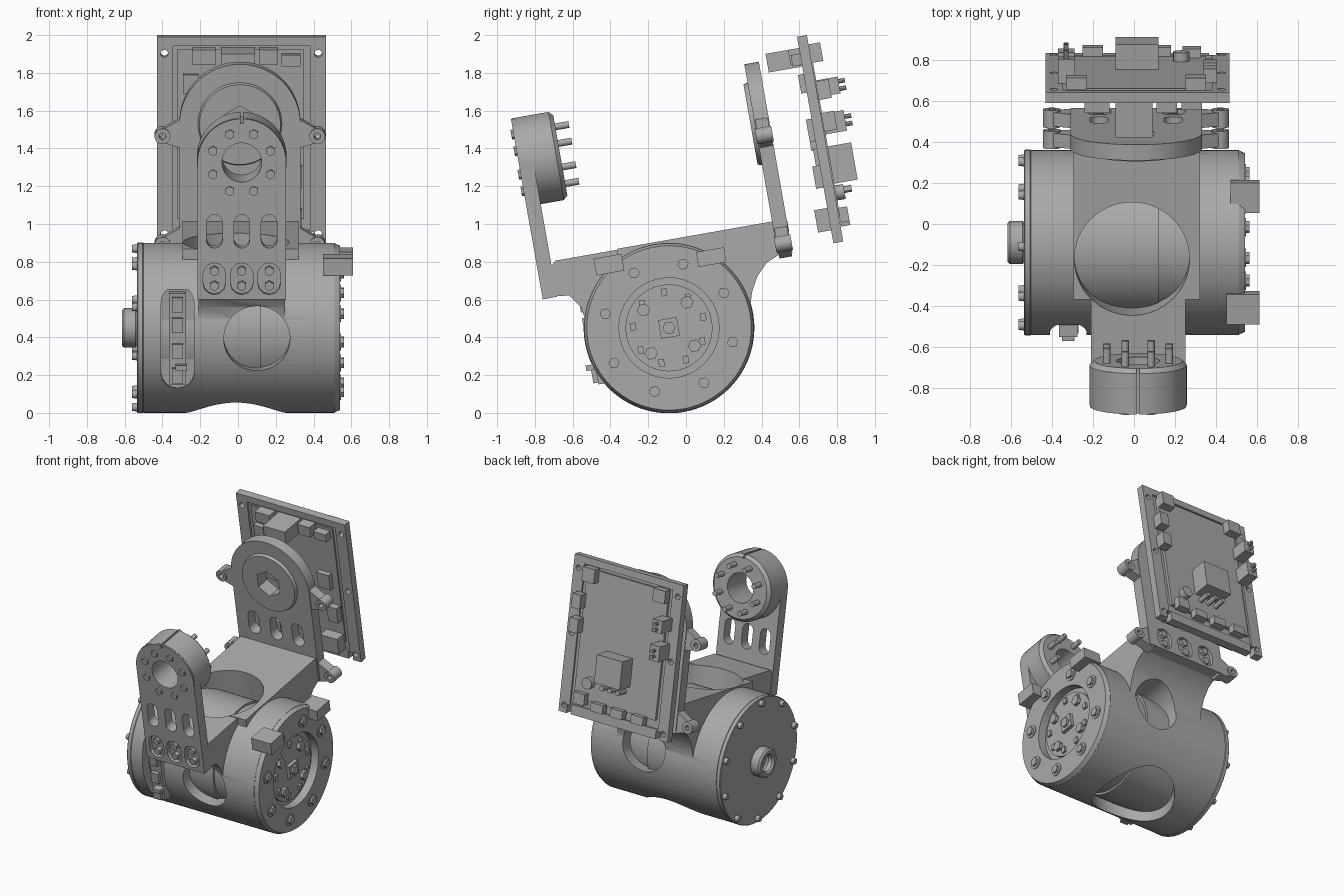
import bpy, bmesh, math
from math import cos, sin, pi
from mathutils import Matrix, Vector

if "Cube" in bpy.data.objects:
    bpy.data.objects.remove(bpy.data.objects["Cube"])

grey = bpy.data.materials.new("plain grey")
grey.use_nodes = True
grey.diffuse_color = (0.4, 0.4, 0.4, 1)
grey.node_tree.nodes["Principled BSDF"].inputs["Base Color"].default_value = grey.diffuse_color
parts = []

# Everything is built around the drum axis, then tilted as a whole at the end
TILT = Matrix.Translation((0, -0.09, 0.45)) @ Matrix.Rotation(math.radians(10), 4, "X")
TURN = {"x": Matrix.Rotation(pi / 2, 4, "Y"), "y": Matrix.Rotation(-pi / 2, 4, "X"), "z": Matrix()}


def cyl(bm, axis, c, r, lo, hi, n=32, r2=None):
    """Cylinder along an axis, c gives the centre, lo and hi the span on the axis."""
    p = Vector(c)
    p["xyz".index(axis)] = (lo + hi) / 2
    bmesh.ops.create_cone(bm, cap_ends=True, segments=n, radius1=r, radius2=r if r2 is None else r2,
                          depth=hi - lo, matrix=Matrix.Translation(p) @ TURN[axis])


def box(bm, x, y, z):
    size = [b - a for a, b in (x, y, z)]
    mid = [(a + b) / 2 for a, b in (x, y, z)]
    bmesh.ops.create_cube(bm, size=1, matrix=Matrix.Translation(mid) @ Matrix.Diagonal((*size, 1)))


def prism(bm, pts, axis, lo, hi):
    """Extrude a profile; points are (y, z) along x, or (x, z) along y."""
    place = (lambda a, b, d: (d, a, b)) if axis == "x" else (lambda a, b, d: (a, d, b))
    low, high = [[bm.verts.new(place(a, b, d)) for a, b in pts] for d in (lo, hi)]
    bm.faces.new(low)
    bm.faces.new(high)
    for i in range(len(pts)):
        j = (i + 1) % len(pts)
        bm.faces.new((low[i], low[j], high[j], high[i]))


def arch(cx, w, z0, zc, n=32):
    return [(cx - w, z0), (cx + w, z0)] + [(cx + w * cos(pi * i / n), zc + w * sin(pi * i / n)) for i in range(n + 1)]


def stadium(cx, z0, z1, w, n=8):
    top = [(cx + w * cos(pi * i / n), z1 - w + w * sin(pi * i / n)) for i in range(n + 1)]
    return top + [(2 * cx - x, z0 + z1 - z) for x, z in top]


def ring(count, r, offset=0.0):
    return [(r * cos(2 * pi * (i + offset) / count), r * sin(2 * pi * (i + offset) / count)) for i in range(count)]


def finish(name, bm, bevel=0):
    bmesh.ops.recalc_face_normals(bm, faces=bm.faces)
    mesh = bpy.data.meshes.new(name)
    bm.to_mesh(mesh)
    bm.free()
    ob = bpy.data.objects.new(name, mesh)
    bpy.context.collection.objects.link(ob)
    mesh.materials.append(grey)
    parts.append(ob)
    if bevel:
        m = ob.modifiers.new("edge", "BEVEL")
        m.width, m.segments, m.limit_method = bevel, 1, "ANGLE"
    return ob


def combine(ob, bm, mode="DIFFERENCE"):
    """Cut or join a shape with an object and drop the helper."""
    tool = finish("helper", bm)
    parts.remove(tool)
    m = ob.modifiers.new("shape", "BOOLEAN")
    m.operation, m.object, m.solver = mode, tool, "EXACT"
    bpy.context.view_layer.objects.active = ob
    bpy.ops.object.modifier_apply(modifier=m.name)
    bpy.data.objects.remove(tool)


def new():
    return bmesh.new()


# Drum housing with the two saddle brackets
bm = new()
cyl(bm, "x", (0, 0, 0), 0.45, -0.5, 0.51, 96)
drum = finish("drum_housing", bm)
bm = new()
cyl(bm, "x", (0, 0, 0), 0.45, 0.505, 0.54, 96, 0.435)
combine(drum, bm, "UNION")
bm = new()
prism(bm, [(-0.2, 0.46), (0.64, 0.46), (0.64, 0.28), (0.57, 0.25), (0.51, 0.19), (0.47, 0.12), (0.43, 0), (-0.2, 0)],
      "x", -0.295, 0.32)
combine(drum, bm, "UNION")
bm = new()
prism(bm, [(-0.1, 0.455), (-0.53, 0.455), (-0.56, 0.43), (-0.56, 0.27), (-0.49, 0.26), (-0.44, 0.19), (-0.42, 0.05),
           (-0.1, 0.05)], "x", -0.21, 0.25)
combine(drum, bm, "UNION")

# Openings: vertical bore, cross bore, end recess and the side slot
for axis, c, r, lo, hi in (("z", (-0.01, 0, 0), 0.28, -0.6, 0.6), ("y", (0.1, 0, 0.02), 0.175, -0.7, 0.6),
                           ("x", (0, 0, 0), 0.265, 0.48, 0.6)):
    bm = new()
    cyl(bm, axis, c, r, lo, hi, 64)
    combine(drum, bm)
bm = new()
prism(bm, stadium(-0.32, -0.26, 0.29, 0.088), "y", -0.6, -0.36)
combine(drum, bm)

# Motor core seen through the openings
bm = new()
cyl(bm, "x", (0, 0, 0), 0.375, -0.48, 0.12, 64)
cyl(bm, "x", (0, 0, 0), 0.36, 0.12, 0.47, 64)
finish("motor_core", bm)

# Connector strip in the side slot
bm = new()
box(bm, (-0.365, -0.275), (-0.42, -0.355), (-0.23, 0.26))
for z in (-0.18, -0.05, 0.09, 0.2):
    box(bm, (-0.35, -0.29), (-0.445, -0.41), (z - 0.04, z + 0.04))
box(bm, (-0.33, -0.27), (-0.47, -0.4), (-0.15, -0.12))
finish("side_connector", bm)

# Closed end: cover, hollow hub and rim screws
bm = new()
cyl(bm, "x", (0, 0, 0), 0.452, -0.535, -0.5, 96)
finish("end_cover", bm, 0.005)
bm = new()
cyl(bm, "x", (0, 0, 0), 0.105, -0.615, -0.53, 40)
hub = finish("hub", bm, 0.012)
bm = new()
cyl(bm, "x", (0, 0, 0), 0.06, -0.7, -0.56, 32)
combine(hub, bm)
bm = new()
for y, z in ring(10, 0.42, 0.3):
    cyl(bm, "x", (0, y, z), 0.02, -0.562, -0.53, 12, 0.024)
finish("cover_screws", bm)

# Open end: encoder plate, parts in the recess, screws and stop lugs
bm = new()
cyl(bm, "x", (0, 0, 0), 0.23, 0.46, 0.5, 64)
box(bm, (0.49, 0.525), (-0.05, 0.05), (-0.05, 0.05))
cyl(bm, "x", (0, 0, 0), 0.035, 0.52, 0.54, 6)
for y, z in ring(4, 0.165, 0.5):
    cyl(bm, "x", (0, y, z), 0.035, 0.495, 0.525, 6)
for y, z in ring(9, 0.19, 0.2):
    box(bm, (0.495, 0.515), (y - 0.015, y + 0.015), (z - 0.02, z + 0.02))
finish("encoder_plate", bm)
bm = new()
for y, z in ring(8, 0.345, 0.5):
    cyl(bm, "x", (0, y, z), 0.045, 0.53, 0.546, 20)
    cyl(bm, "x", (0, y, z), 0.03, 0.54, 0.562, 6)
finish("end_screws", bm)
bm = new()
box(bm, (0.47, 0.61), (0.21, 0.36), (0.29, 0.37))
box(bm, (0.45, 0.61), (-0.33, -0.18), (0.34, 0.43))
finish("stop_lugs", bm)

# Front arm: slotted plate with a round bearing head
bm = new()
prism(bm, arch(0.02, 0.235, 0.265, 1.0), "y", -0.632, -0.555)
arm = finish("front_arm", bm)
bm = new()
cyl(bm, "y", (0.02, 0, 1.0), 0.237, -0.622, -0.43, 64)
combine(arm, bm, "UNION")
bm = new()
cyl(bm, "y", (0.02, 0, 1.0), 0.237, -0.431, -0.408, 64, 0.215)
combine(arm, bm, "UNION")
bm = new()
cyl(bm, "y", (0.02, 0, 1.0), 0.105, -0.8, -0.2, 48)
for x in (-0.125, 0.02, 0.165):
    prism(bm, stadium(x, 0.54, 0.72, 0.042), "y", -0.8, -0.5)
    prism(bm, stadium(x, 0.29, 0.46, 0.06, 6), "y", -0.8, -0.6)
box(bm, (0.013, 0.027), (-0.7, -0.3), (1.21, 1.3))
combine(arm, bm)
bm = new()
for x, z in ring(8, 0.165, 0.5):
    cyl(bm, "y", (x + 0.02, 0, z + 1), 0.018, -0.45, -0.335, 16)
    cyl(bm, "y", (x + 0.02, 0, z + 1), 0.026, -0.645, -0.61, 6)
for x in (-0.125, 0.02, 0.165):
    for z in (0.335, 0.415):
        cyl(bm, "y", (x, 0, z), 0.026, -0.632, -0.59, 6)
finish("front_arm_screws", bm)

# Rear arm: tall arched plate with ears, slots and a raised ring
bm = new()
prism(bm, arch(0.01, 0.32, 0.28, 0.985, 48), "y", 0.635, 0.713)
rear = finish("rear_arm", bm)
bm = new()
for s in (-1, 1):
    for z in (0.335, 0.918):
        near, far = 0.01 + s * 0.28, 0.01 + s * 0.41
        prism(bm, [(near, z - 0.075), (far, z - 0.035), (far, z + 0.035), (near, z + 0.11)], "y", 0.64, 0.708)
combine(rear, bm, "UNION")
bm = new()
for s in (-1, 1):
    for z in (0.335, 0.918):
        cyl(bm, "y", (0.01 + s * 0.41, 0, z), 0.042, 0.63, 0.718, 20)
combine(rear, bm, "UNION")
bm = new()
cyl(bm, "y", (0.01, 0, 0.985), 0.215, 0.612, 0.66, 48, 0.23)
combine(rear, bm, "UNION")
bm = new()
cyl(bm, "y", (0.01, 0, 0.985), 0.1, 0.5, 0.9, 6)
for x in (-0.17, 0.01, 0.19):
    prism(bm, stadium(x, 0.52, 0.7, 0.045), "y", 0.5, 0.9)
    prism(bm, stadium(x, 0.3, 0.46, 0.06, 6), "y", 0.69, 0.9)
for s in (-1, 1):
    for z in (0.335, 0.918):
        cyl(bm, "y", (0.01 + s * 0.41, 0, z), 0.018, 0.5, 0.9, 12)
combine(rear, bm)
bm = new()
for x in (-0.17, 0.01, 0.19):
    for z in (0.34, 0.42):
        cyl(bm, "y", (x, 0, z), 0.028, 0.68, 0.715, 6)
finish("rear_arm_screws", bm)

# Circuit board: carrier frame with holes, corner notches and inner sheet
bm = new()
box(bm, (-0.43, 0.465), (0.935, 0.988), (0.29, 1.4))
board = finish("board_frame", bm)
bm = new()
for y in ((0.9, 0.95), (0.975, 1.1)):
    box(bm, (-0.345, 0.38), y, (0.36, 1.35))
for x in (-0.39, 0.425):
    for z in (0.34, 0.85, 1.31):
        cyl(bm, "y", (x, 0, z), 0.02, 0.8, 1.1, 16)
box(bm, (0.365, 0.4), (0.8, 1.1), (0.2, 0.35))
box(bm, (-0.365, -0.33), (0.8, 1.1), (0.2, 0.35))
combine(board, bm)
bm = new()
box(bm, (-0.32, 0.35), (0.94, 0.995), (0.42, 1.33))
finish("circuit_sheet", bm)

# Board components as (x, z, half width, half height, depth)
rear_bits = [(0.015, 0.7, 0.105, 0.1, 0.13), (0.3, 1.3, 0.05, 0.05, 0.06), (-0.28, 1.3, 0.05, 0.045, 0.06),
             (0.37, 1.1, 0.035, 0.05, 0.07), (0.37, 0.93, 0.035, 0.05, 0.07), (-0.33, 1.11, 0.04, 0.045, 0.12),
             (-0.33, 0.92, 0.04, 0.055, 0.12), (0.28, 0.43, 0.045, 0.04, 0.05), (0.13, 0.4, 0.05, 0.03, 0.05),
             (-0.03, 0.4, 0.05, 0.03, 0.05), (-0.2, 0.4, 0.05, 0.03, 0.05)]
front_bits = [(0, 1.29, 0.09, 0.05, 0.19), (-0.18, 1.3, 0.06, 0.04, 0.07), (0.16, 1.3, 0.05, 0.04, 0.07),
              (0.28, 1.28, 0.05, 0.03, 0.06), (-0.25, 1.15, 0.04, 0.05, 0.04), (0.25, 0.9, 0.05, 0.06, 0.04),
              (-0.2, 0.85, 0.06, 0.06, 0.04), (0.02, 0.7, 0.12, 0.1, 0.03), (0.3, 0.65, 0.04, 0.06, 0.05),
              (0.27, 0.42, 0.07, 0.06, 0.08), (-0.2, 0.42, 0.07, 0.06, 0.08)]
bm = new()
for bits, y0, side in ((rear_bits, 0.99, 1), (front_bits, 0.945, -1)):
    for x, z, w, h, d in bits:
        box(bm, (x - w, x + w), sorted((y0, y0 + side * d)), (z - h, z + h))
for x in (-0.05, 0.015, 0.08):
    cyl(bm, "y", (x, 0, 0.56), 0.018, 0.98, 1.08, 12)
for z in (0.9, 0.94, 1.09, 1.13):
    cyl(bm, "y", (-0.33, 0, z), 0.012, 1.1, 1.145, 8)
cyl(bm, "y", (0.23, 0, 0.55), 0.04, 0.98, 1.04, 16)
finish("board_components", bm)

# Tilt the assembly and shade the round faces smoothly
for ob in bpy.context.selected_objects:
    ob.select_set(False)
for ob in parts:
    ob.matrix_world = TILT
    ob.select_set(True)
bpy.context.view_layer.objects.active = parts[0]
bpy.ops.object.shade_smooth_by_angle(angle=math.radians(30))
